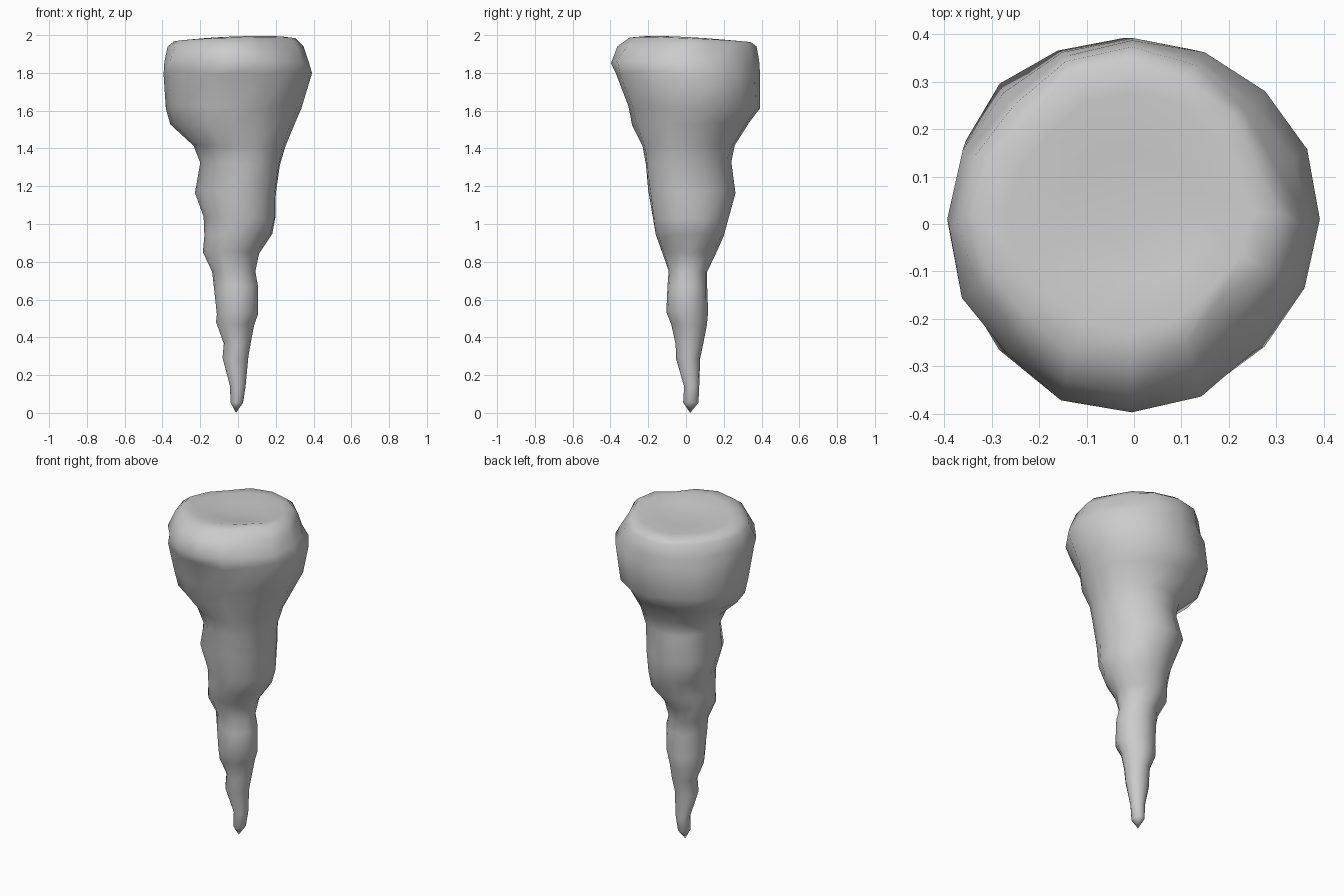
import bpy, bmesh, random
from math import sin, cos, pi, radians, exp

random.seed(4)
SIDES = 16

# Section extents: z, x min, x max, y min, y max
sections = [
    (0.055, -0.04, 0.027, -0.015, 0.066),
    (0.14, -0.042, 0.04, -0.01, 0.07),
    (0.29, -0.082, 0.055, -0.052, 0.075),
    (0.37, -0.075, 0.066, -0.055, 0.092),
    (0.47, -0.116, 0.085, -0.078, 0.11),
    (0.53, -0.112, 0.107, -0.104, 0.117),
    (0.67, -0.127, 0.107, -0.098, 0.112),
    (0.75, -0.137, 0.092, -0.092, 0.112),
    (0.85, -0.186, 0.112, -0.128, 0.158),
    (0.94, -0.178, 0.182, -0.16, 0.20),
    (1.03, -0.182, 0.198, -0.175, 0.228),
    (1.17, -0.228, 0.20, -0.20, 0.262),
    (1.32, -0.20, 0.222, -0.212, 0.24),
    (1.41, -0.235, 0.25, -0.23, 0.258),
    (1.53, -0.358, 0.298, -0.285, 0.335),
    (1.62, -0.382, 0.335, -0.305, 0.392),
    (1.80, -0.394, 0.392, -0.372, 0.392),
    (1.86, -0.391, 0.382, -0.398, 0.388),
    (1.94, -0.375, 0.365, -0.365, 0.375),
    (1.975, -0.34, 0.325, -0.30, 0.345),
]
# Cut corners that make the top roughly hexagonal: angle, depth
cuts = [(-45, 0.2), (22, 0.13), (138, 0.1), (-139, 0.08), (50, 0.08)]

bm = bmesh.new()


def ring(z, x0, x1, y0, y1, rim=0.0, cut=0.0):
    """Irregular oval section filling the given extents."""
    verts = []
    for i in range(SIDES):
        a = 2 * pi * i / SIDES
        diag = sin(2 * a) ** 2
        r = 1 + (random.uniform(-0.02, 0.04) if z > 1 else random.uniform(-0.05, 0.02)) * diag
        if 1.0 < z < 1.35:
            r -= 0.05 * sin(2 * a)          # mid bulge runs along one diagonal
        for angle, depth in cuts:
            d = (a - radians(angle) + pi) % (2 * pi) - pi
            r -= cut * depth * exp(-(d / 0.4) ** 2)
        x = (x0 + x1) / 2 + (x1 - x0) / 2 * r * cos(a)
        y = (y0 + y1) / 2 + (y1 - y0) / 2 * r * sin(a)
        dz = random.uniform(-0.01, 0.01) if 0.2 < z < 1.9 else 0
        tilt = rim * (0.4 * cos(a) - 0.6 * sin(a))
        verts.append(bm.verts.new((x, y, z + dz + tilt)))
    return verts


def bridge(a, b):
    for i in range(SIDES):
        j = (i + 1) % SIDES
        bm.faces.new((a[i], a[j], b[j], b[i]))


# Tapering knobbly body, corners cut progressively towards the top
rings = []
for s in sections:
    cut = max(0, min(1, (s[0] - 1.80) / 0.16))
    rings.append(ring(*s, rim=0.02 if s[0] > 1.95 else 0, cut=cut))
# Slightly dished top with a higher front right rim
rings.append(ring(1.98, -0.27, 0.26, -0.23, 0.28, rim=0.022, cut=0.7))
rings.append(ring(1.965, -0.15, 0.15, -0.12, 0.15, rim=0.01))
for a, b in zip(rings, rings[1:]):
    bridge(a, b)

# Pointed tip and top cap
tip = bm.verts.new((-0.01, 0.022, 0.0))
crown = bm.verts.new((0, 0, 1.96))
for i in range(SIDES):
    j = (i + 1) % SIDES
    bm.faces.new((tip, rings[0][j], rings[0][i]))
    bm.faces.new((crown, rings[-1][i], rings[-1][j]))

bmesh.ops.recalc_face_normals(bm, faces=bm.faces)
for f in bm.faces:
    f.smooth = True
mesh = bpy.data.meshes.new("stalactite")
bm.to_mesh(mesh)
bm.free()
bpy.context.collection.objects.link(bpy.data.objects.new("stalactite", mesh))
